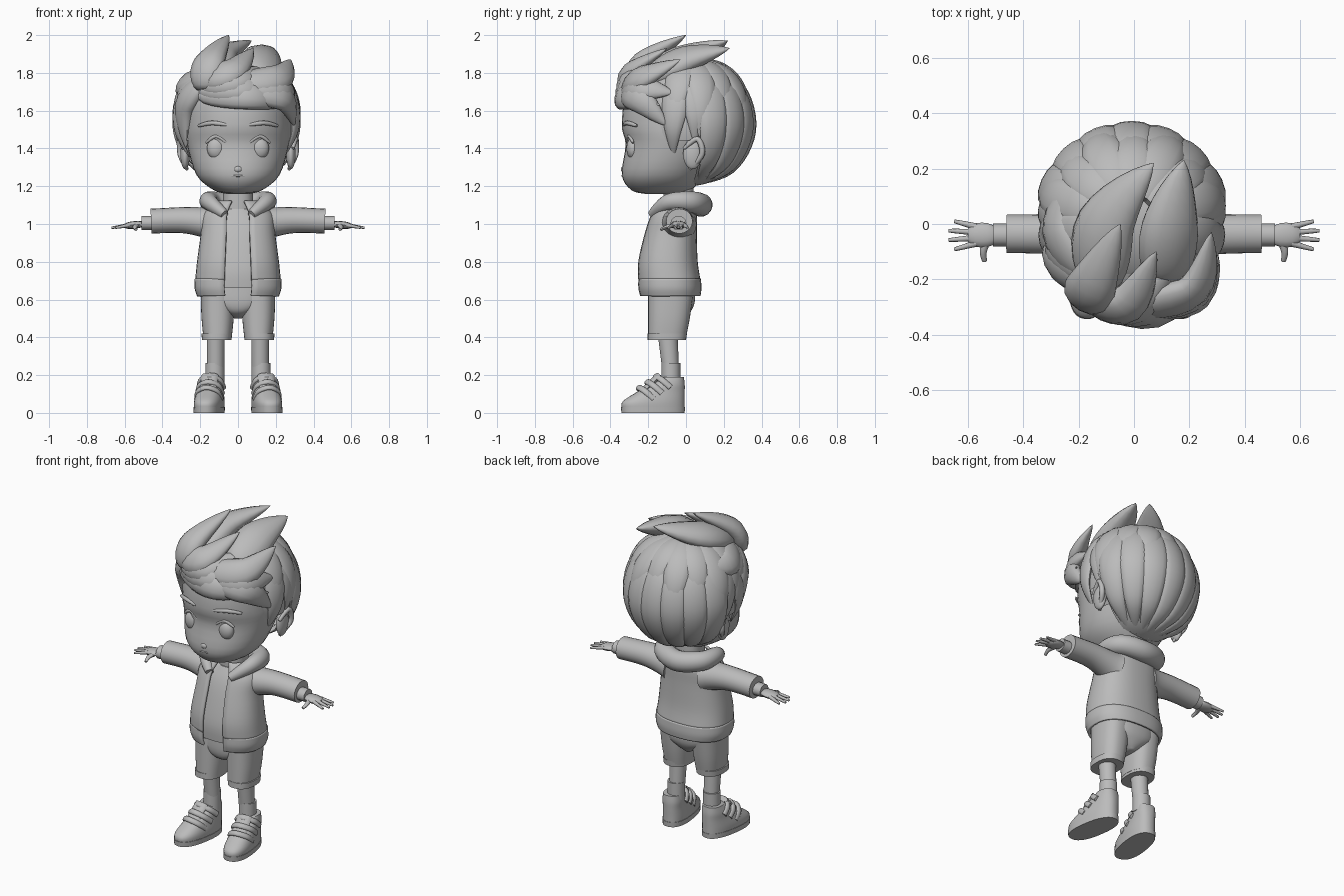
import bpy, bmesh
from math import sin, cos, pi, radians, copysign
from mathutils import Vector

if "Cube" in bpy.data.objects:
    bpy.data.objects.remove(bpy.data.objects["Cube"])

GREY = (0.5, 0.5, 0.5, 1)
clay = bpy.data.materials.new("clay_grey")
clay.use_nodes = True
clay.diffuse_color = GREY
clay.node_tree.nodes["Principled BSDF"].inputs["Base Color"].default_value = GREY
SIDES = ((1, "left"), (-1, "right"))


def finish(name, bm):
    bmesh.ops.recalc_face_normals(bm, faces=bm.faces)
    mesh = bpy.data.meshes.new(name)
    bm.to_mesh(mesh)
    bm.free()
    mesh.materials.append(clay)
    obj = bpy.data.objects.new(name, mesh)
    bpy.context.collection.objects.link(obj)
    bpy.ops.object.select_all(action='DESELECT')
    bpy.context.view_layer.objects.active = obj
    obj.select_set(True)
    bpy.ops.object.shade_smooth_by_angle(angle=radians(50))
    return obj


def resample(rows, steps):
    """Smooth curve through rows of numbers."""
    rows = [Vector(row) for row in rows]
    padded = [rows[0]] + rows + [rows[-1]]
    result = []
    for a, b, c, d in zip(padded, padded[1:], padded[2:], padded[3:]):
        for k in range(steps):
            t = k / steps
            result.append(b + t / 2 * (c - a + t * (2 * a - 5 * b + 4 * c - d + t * (3 * (b - c) + d - a))))
    return result + [rows[-1]]


def skin(name, rings, closed=True):
    bm = bmesh.new()
    verts = [[bm.verts.new(point) for point in ring] for ring in rings]
    count = len(rings[0])
    for low, high in zip(verts, verts[1:]):
        for j in range(count if closed else count - 1):
            k = (j + 1) % count
            bm.faces.new((low[j], low[k], high[k], high[j]))
    if closed:
        bm.faces.new(verts[0])
        bm.faces.new(verts[-1])
    return finish(name, bm)


def loft(name, rows, x=0, power=2.4, gap=0, segments=36):
    """Stacked rounded rings; each row is height, half width, front y, back y."""
    rings = []
    for z, width, front, back in resample(rows, 4):
        ring = []
        for j in range(segments + bool(gap)):
            angle = gap + 2 * (pi - gap) * j / segments
            s, c = (copysign(abs(v) ** (2 / power), v) for v in (sin(angle), cos(angle)))
            ring.append((x + width * s, (front + back) / 2 - (back - front) / 2 * c, z))
        rings.append(ring)
    return skin(name, rings, not gap)


def leaf(u):
    return sin(pi * (.15 + .85 * u ** .9))


def dash(u):
    return sin(pi * (.1 + .8 * u)) ** .5


def rod(u):
    return 1


def sweep(name, points, width, thick, profile=rod, centre=None, sides=12):
    """Oval section along a path, its flat side turned away from the centre."""
    path = resample(points, 6)
    last = len(path) - 1
    rings = []
    for i, point in enumerate(path):
        along = (path[min(i + 1, last)] - path[max(i - 1, 0)]).normalized()
        out = point - Vector(centre) if centre else Vector((0, 0, 1))
        out = (out - along * out.dot(along)).normalized()
        across = along.cross(out)
        scale = max(profile(i / last), .02)
        turns = [2 * pi * j / sides for j in range(sides)]
        rings.append([point + scale * (across * width * cos(t) + out * thick * sin(t)) for t in turns])
    return skin(name, rings)


def ball_mesh(centre, radii):
    bm = bmesh.new()
    bmesh.ops.create_uvsphere(bm, u_segments=32, v_segments=24, radius=1)
    bmesh.ops.scale(bm, vec=radii, verts=bm.verts)
    bmesh.ops.translate(bm, vec=centre, verts=bm.verts)
    return bm


def flip(side, *points):
    return [(side * x, y, z) for x, y, z in points]


# Head and neck
loft("head", [(1.16, .06, -.22, 0), (1.18, .13, -.29, .03), (1.26, .22, -.34, .1), (1.42, .27, -.32, .2),
              (1.53, .28, -.34, .26), (1.7, .26, -.3, .27), (1.82, .1, -.1, .1)], power=2.1)
loft("neck", [(1, .08, -.12, .04), (1.2, .08, -.12, .04)])

# Face and ears
finish("nose", ball_mesh((0, -.325, 1.29), (.025, .02, .02)))
sweep("mouth", [(-.06, -.325, 1.255), (0, -.337, 1.255), (.06, -.325, 1.255)], .005, .005, dash)
for side, tag in SIDES:
    finish(tag + "_eye", ball_mesh((side * .114, -.28, 1.4), (.05, .035, .058)))
    sweep(tag + "_eyelid", flip(side, (.06, -.31, 1.43), (.115, -.3, 1.465), (.17, -.28, 1.43)),
          .01, .01, dash, (0, 0, 1.4))
    sweep(tag + "_eyebrow", flip(side, (.06, -.33, 1.525), (.14, -.31, 1.535), (.21, -.26, 1.52)),
          .012, .01, dash, (0, 0, 1.5))
    finish(tag + "_ear", ball_mesh((side * .28, .035, 1.37), (.025, .05, .08)))
    sweep(tag + "_ear_rim", flip(side, (.29, -.01, 1.4), (.305, .06, 1.45), (.305, .085, 1.37), (.27, .02, 1.29)),
          .016, .016, dash, (0, .03, 1.37), 8)

# Hair shell, open over the face
MIDDLE = Vector((-.008, .015, 1.525))
RADII = Vector((.325, .325, .335))


def on_shell(turn, rise, grow):
    a, e = radians(turn), radians(rise)
    return MIDDLE + grow * Vector((RADII.x * sin(a) * cos(e), RADII.y * cos(a) * cos(e), RADII.z * sin(e)))


def over_face(face):
    spot = face.calc_center_median()
    return spot.z < 1.7 and spot.y < (.04 if spot.z < 1.46 else -.14)


cap = ball_mesh(MIDDLE, RADII * .97)
bmesh.ops.delete(cap, geom=[face for face in cap.faces if over_face(face)], context='FACES')
finish("hair_cap", cap)


def shell_lock(name, turn, end, width, grow=1.0, drift=0):
    steps = [k / 4 for k in range(5)]
    path = [on_shell(turn + drift * u * u, 75 + (end - 75) * u, grow - .03 * u ** 4) for u in steps]
    sweep(name, path, width, .035, leaf, MIDDLE)


# Long locks to the nape, then short overlapping crown locks
for i in range(-3, 4):
    shell_lock(f"back_lock_{i + 4}", i * 22, -86 + abs(i) * 4, .085)
for i in range(-4, 5):
    shell_lock(f"crown_lock_{i + 5}", i * 25, 12 - 14 * (i % 2) - 3 * abs(i), .082, 1.03, 5)
for side, tag in SIDES:
    shell_lock(tag + "_over_ear_lock", side * 84, -18, .08)
    shell_lock(tag + "_sideburn_lock", side * 102, -32, .08, .99, side * 6)
    shell_lock(tag + "_temple_lock", side * 120, -4, .08, .97, side * 4)


def fan(name, count, first, last, width):
    """Row of locks blending from the first path to the last."""
    for i in range(count):
        path = [Vector(a).lerp(Vector(b), i / (count - 1)) for a, b in zip(first, last)]
        sweep(f"{name}_{i + 1}", path, width, width * .6, leaf, MIDDLE)


# Swept quiff and top
fan("quiff_lock", 4, [(-.2, -.25, 1.69), (.08, -.32, 1.68), (.31, -.14, 1.63)],
    [(-.18, -.26, 1.76), (-.03, -.29, 1.81), (.08, -.1, 1.93)], .085)
fan("top_lock", 2, [(-.12, -.23, 1.79), (-.1, 0, 1.88), (.07, .22, 1.97)],
    [(.12, -.2, 1.77), (.13, 0, 1.87), (.18, .23, 1.93)], .115)
fan("parting_lock", 3, [(-.19, -.21, 1.75), (-.28, -.13, 1.62), (-.275, -.11, 1.4)],
    [(-.17, -.18, 1.78), (-.27, -.02, 1.74), (-.24, .15, 1.77)], .085)
fan("left_lock", 3, [(.06, -.31, 1.7), (.24, -.25, 1.67), (.3, -.1, 1.52)],
    [(-.02, -.3, 1.74), (.21, -.24, 1.77), (.28, -.03, 1.87)], .085)
sweep("front_tuft", [(-.18, -.28, 1.71), (-.15, -.22, 1.86), (-.05, 0, 2)], .095, .06, leaf, MIDDLE)

# Open jacket over a shirt
COAT = [(.7, .22, -.25, .07), (.8, .21, -.25, .055), (.95, .19, -.215, .05), (1.05, .18, -.18, .05),
        (1.12, .1, -.14, .03)]
OPENING = radians(15)
loft("shirt", [(z - .04, width - .02, front + .015, back - .02) for z, width, front, back in COAT])
jacket = loft("jacket", COAT, gap=OPENING)
hem = loft("jacket_hem", [(.62, .21, -.24, .07), (.66, .223, -.25, .075), (.71, .222, -.25, .072)], gap=OPENING)
for cloth in (jacket, hem):
    thickness = cloth.modifiers.new("cloth", 'SOLIDIFY')
    thickness.thickness, thickness.offset = .014, 0

# Hood lying around the neck
collar = [(.07, -.18, 1.05), (.15, -.09, 1.115), (.13, .03, 1.115)]
sweep("hood", flip(-1, *collar) + [(0, .08, 1.1)] + collar[::-1], .06, .062,
      lambda u: sin(pi * (.08 + .84 * u)) ** .7, (0, -.04, .9), 16)

for side, tag in SIDES:
    # Sleeve, cuff and hand
    sweep(tag + "_sleeve", flip(side, (.12, -.045, 1), (.28, -.037, 1.02), (.46, -.035, 1.015)),
          .07, .066, lambda u: 1 + .45 * (1 - u) ** 3, sides=20)
    sweep(tag + "_cuff", flip(side, (.45, -.04, 1.005), (.51, -.04, 1.005)), .042, .038)
    sweep(tag + "_palm", flip(side, (.5, -.04, 1), (.6, -.04, .99)), .045, .02, dash)
    for i in range(4):
        reach = .67 if i in (1, 2) else .65
        sweep(f"{tag}_finger_{i + 1}", flip(side, (.57, -.01 - .02 * i, .995), (reach, .01 - .034 * i, .98)),
              .013, .012, lambda u: 1 - u / 2, sides=8)
    sweep(tag + "_thumb", flip(side, (.53, -.05, .995), (.545, -.1, .985), (.54, -.135, .97)),
          .017, .014, lambda u: 1 - u / 2, sides=8)

    # Shorts, leg and sock
    loft(tag + "_shorts_leg", [(.4, .075, -.2, 0), (.5, .085, -.2, .02), (.64, .09, -.2, .04)], side * .108)
    loft(tag + "_shorts_cuff", [(.385, .078, -.203, 0), (.42, .08, -.203, .005)], side * .113)
    loft(tag + "_leg", [(.18, .044, -.12, -.035), (.42, .048, -.15, -.045)], side * .118, 2)
    loft(tag + "_sock", [(.16, .05, -.13, -.03), (.265, .05, -.13, -.03)], side * .122, 2)

    # Shoe built around the ankle, then turned outwards
    shoe = [
        loft(tag + "_sole", [(0, .076, -.262, .075), (.03, .077, -.265, .077)]),
        loft(tag + "_shoe", [(.02, .074, -.26, .074), (.06, .075, -.256, .074), (.11, .068, -.18, .075),
                             (.15, .064, -.11, .075), (.19, .055, -.05, .07)]),
        sweep(tag + "_tongue", [(0, -.14, .12), (0, -.06, .2)], .045, .018, centre=(0, 0, .05)),
    ]
    for i in range(3):
        y, z = -.16 + .045 * i, .115 + .03 * i
        low, high = (.067, y + .06, z - .04), (.052, y + .015, z)
        strap = flip(-1, low, high) + [(0, y - .01, z + .02), high, low]
        shoe.append(sweep(f"{tag}_strap_{i + 1}", strap, .017, .011, centre=(0, y + .06, z - .07)))
    for part in shoe:
        part.location = (side * .138, -.082, 0)
        part.rotation_euler.z = side * radians(9)

# Shorts seat joining both legs
loft("shorts_seat", [(.5, .02, -.12, -.01), (.53, .08, -.18, .02), (.58, .165, -.2, .045), (.66, .18, -.2, .05)])
